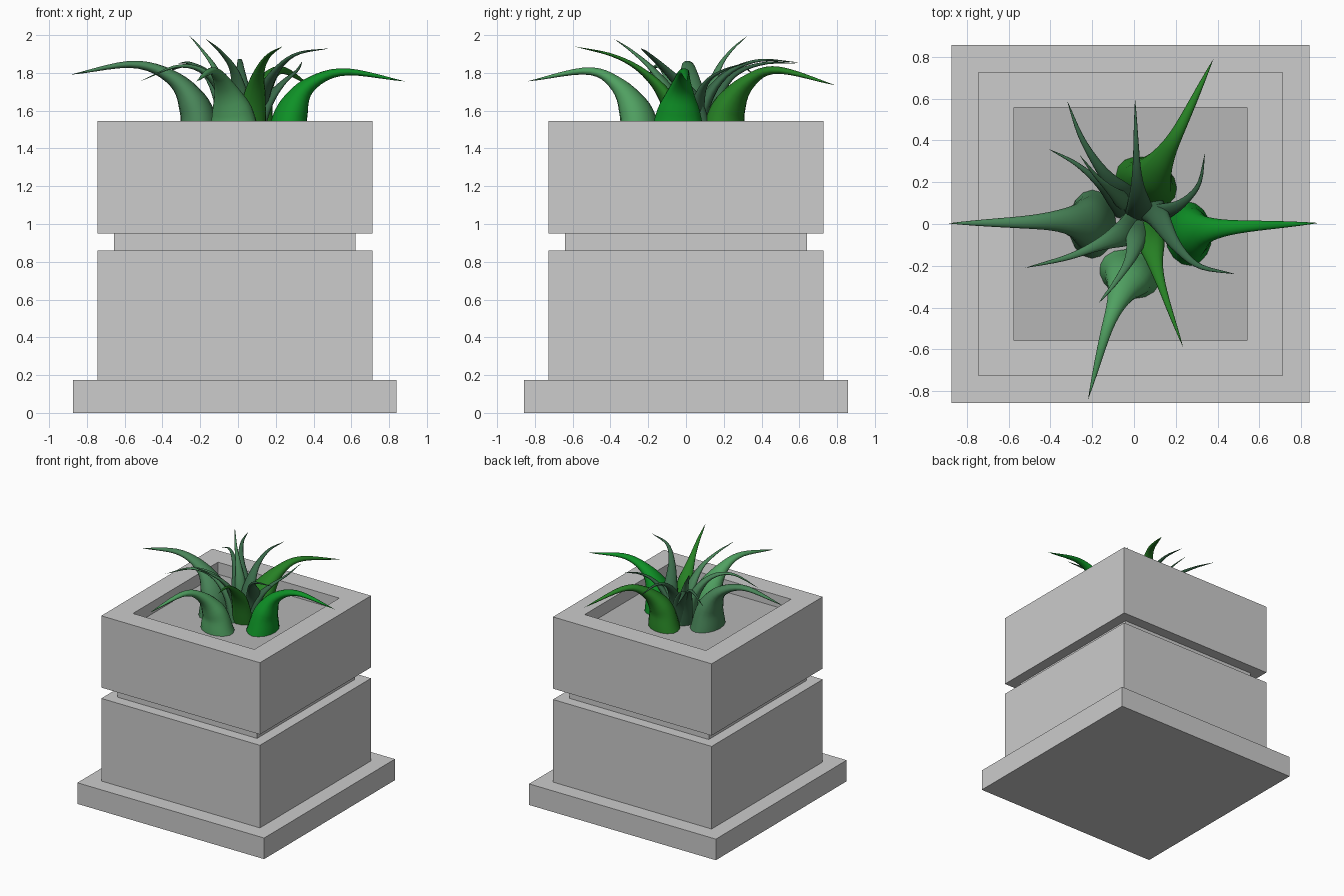
import bpy, bmesh, math
from mathutils import Vector

if "Cube" in bpy.data.objects:
    bpy.data.objects.remove(bpy.data.objects["Cube"])


def material(name, r, g, b):
    lin = [((c / 255 + 0.055) / 1.055) ** 2.4 if c > 10 else c / 255 / 12.92 for c in (r, g, b)]
    m = bpy.data.materials.new(name)
    m.diffuse_color = (*lin, 1)
    m.use_nodes = True
    m.node_tree.nodes["Principled BSDF"].inputs["Base Color"].default_value = m.diffuse_color
    return m


STONE = material("pale_stone", 204, 204, 204)
SOIL = material("grey_soil", 182, 182, 182)
SAGE = material("sage_green", 72, 132, 88)
LIGHT = material("light_green", 80, 160, 97)
BRIGHT = material("bright_green", 14, 145, 38)
GRASS = material("grass_green", 38, 128, 36)
DEEP = material("deep_green", 56, 104, 72)

CX = -0.017      # pot centre in x
FLOOR = 1.445    # soil height


def make_object(name, bm, mat):
    bmesh.ops.recalc_face_normals(bm, faces=bm.faces)
    me = bpy.data.meshes.new(name)
    bm.to_mesh(me)
    bm.free()
    me.materials.append(mat)
    ob = bpy.data.objects.new(name, me)
    bpy.context.collection.objects.link(ob)
    return ob


def bridge(bm, a, b):
    n = len(a)
    for i in range(n):
        bm.faces.new((a[i], a[(i + 1) % n], b[(i + 1) % n], b[i]))


def square(bm, half, z):
    return [bm.verts.new((CX + sx * half, sy * half, z))
            for sx, sy in ((-1, -1), (1, -1), (1, 1), (-1, 1))]


# Pot: square stepped profile with plinth, groove and recessed top
bm = bmesh.new()
profile = [(0.857, 0), (0.857, 0.175), (0.728, 0.175), (0.728, 0.86), (0.64, 0.86),
           (0.64, 0.95), (0.728, 0.95), (0.728, 1.545), (0.557, 1.545), (0.557, FLOOR)]
rings = [square(bm, h, z) for h, z in profile]
for a, b in zip(rings, rings[1:]):
    bridge(bm, a, b)
bm.faces.new(rings[0][::-1])
make_object("pot", bm, STONE)

# Soil
bm = bmesh.new()
bm.faces.new(square(bm, 0.557, FLOOR))
soil = make_object("soil", bm, SOIL)


def spline(pts, t):
    """Catmull-Rom through the points, t from 0 to 1."""
    n = len(pts) - 1
    i = min(int(t * n), n - 1)
    u = t * n - i
    p1, p2 = pts[i], pts[i + 1]
    p0 = pts[i - 1] if i > 0 else 2 * p1 - p2
    p3 = pts[i + 2] if i + 2 <= n else 2 * p2 - p1
    return 0.5 * (2 * p1 + (p2 - p0) * u + (2 * p0 - 5 * p1 + 4 * p2 - p3) * u * u
                  + (3 * p1 - p0 - 3 * p2 + p3) * u ** 3)


def leaf(name, mat, path, width, thick, steps=22, sides=16):
    """Sweep a tapering oval along the path; the tip closes to a point."""
    pts = [Vector(p) for p in path]
    out = pts[-1] - pts[0]
    side0 = Vector((-out.y, out.x, 0)).normalized()
    bm = bmesh.new()
    prev = None
    for k in range(steps):
        t = k / steps
        c = spline(pts, t)
        tan = (spline(pts, t + 0.01) - spline(pts, max(t - 0.01, 0))).normalized()
        side = (side0 - tan * side0.dot(tan)).normalized()
        up = side.cross(tan)
        taper = (1 - t) * (1 - 0.35 * math.sin(math.pi * max(0, t - 0.3) / 0.7))
        w, h = width * taper, thick * taper
        ring = []
        for i in range(sides):
            a = 2 * math.pi * i / sides
            ring.append(bm.verts.new(c + side * (w * math.cos(a)) + up * (h * math.sin(a))))
        if prev:
            bridge(bm, prev, ring)
        else:
            bm.faces.new(ring[::-1])
        prev = ring
    tip = bm.verts.new(pts[-1])
    for i in range(sides):
        bm.faces.new((prev[i], prev[(i + 1) % sides], tip))
    for f in bm.faces:
        f.smooth = len(f.verts) < 5
    make_object(name, bm, mat)


# Four broad outer leaves
B = FLOOR - 0.005
leaf("left_leaf", SAGE, [(-.20, 0, B), (-.225, .005, 1.61), (-.335, .015, 1.765),
                         (-.55, .008, 1.845), (-.89, .003, 1.79)], .165, .115)
leaf("right_leaf", BRIGHT, [(.26, -.045, B), (.285, -.04, 1.59), (.37, -.025, 1.73),
                            (.56, -.01, 1.805), (.885, .005, 1.755)], .155, .115)
leaf("back_leaf", GRASS, [(.06, .20, B), (.075, .22, 1.60), (.14, .32, 1.745),
                          (.23, .48, 1.815), (.38, .79, 1.735)], .155, .115)
leaf("front_leaf", LIGHT, [(-.02, -.24, B), (-.03, -.265, 1.59), (-.075, -.36, 1.735),
                           (-.135, -.52, 1.81), (-.22, -.84, 1.755)], .15, .115)

# Slender inner leaves: colour, path, width
inner = [
    (DEEP, [(.0, .10, B), (-.06, .15, 1.66), (-.15, .25, 1.79), (-.25, .41, 1.85), (-.32, .59, 1.85)], .075),
    (DEEP, [(-.05, .08, B), (-.09, .12, 1.64), (-.17, .20, 1.79), (-.28, .29, 1.835), (-.41, .36, 1.79)], .06),
    (SAGE, [(-.03, .10, B), (-.06, .12, 1.66), (-.12, .17, 1.82), (-.19, .24, 1.92), (-.26, .33, 2.0)], .055),
    (DEEP, [(.03, .06, B), (.025, .10, 1.64), (.015, .21, 1.79), (.01, .38, 1.865), (.005, .60, 1.855)], .075),
    (DEEP, [(.08, .05, B), (.14, .06, 1.62), (.23, .10, 1.74), (.31, .19, 1.81), (.34, .34, 1.86)], .06),
    (DEEP, [(.08, .08, B), (.12, .03, 1.66), (.20, -.10, 1.81), (.31, -.20, 1.90), (.485, -.24, 1.93)], .075),
    (GRASS, [(.07, -.03, B), (.085, -.10, 1.66), (.11, -.22, 1.80), (.16, -.38, 1.89), (.235, -.59, 1.94)], .085),
    (SAGE, [(.02, -.02, B), (.01, -.07, 1.66), (-.02, -.17, 1.81), (-.09, -.28, 1.91), (-.17, -.38, 1.98)], .07),
    (SAGE, [(-.01, -.02, B), (-.06, -.05, 1.66), (-.17, -.10, 1.80), (-.32, -.16, 1.835), (-.52, -.21, 1.755)], .08),
]
for n, (mat, path, w) in enumerate(inner, 1):
    leaf(f"inner_leaf_{n}", mat, path, w, w * 0.6, steps=18, sides=12)
